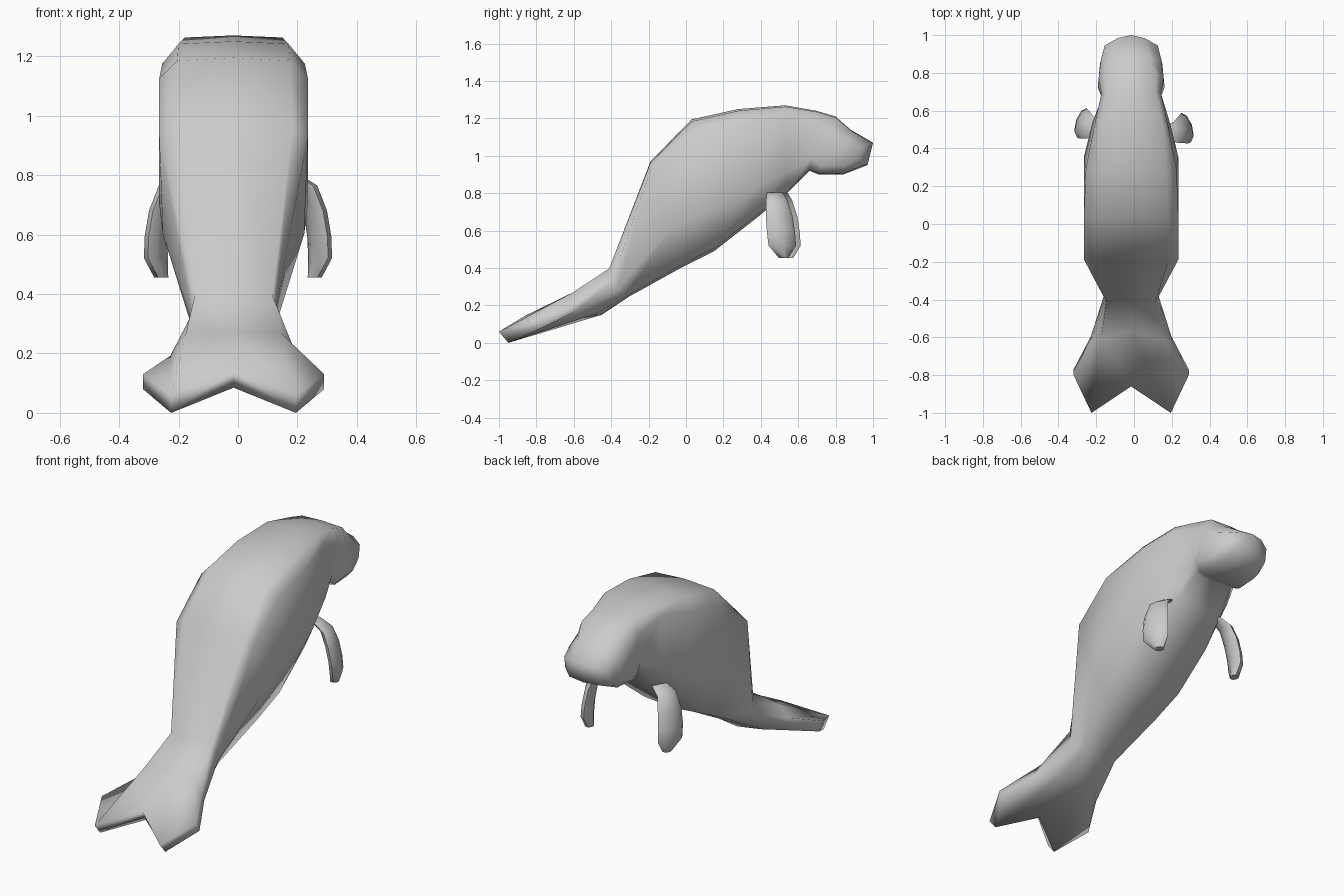
import bpy, bmesh, math

if "Cube" in bpy.data.objects:
    bpy.data.objects.remove(bpy.data.objects["Cube"])

CX = -0.015


def finish(name, rings, angle, strip_caps):
    """Bridge closed rings of points into one smooth-shaded solid."""
    bm = bmesh.new()
    vr = [[bm.verts.new(p) for p in r] for r in rings]
    n = len(vr[0])
    for a, b in zip(vr, vr[1:]):
        for i in range(n):
            j = (i + 1) % n
            bm.faces.new((a[i], a[j], b[j], b[i]))
    for r in (vr[0], vr[-1]):
        if not strip_caps:
            bm.faces.new(r)
            continue
        # half ring is 0..5 (top centre to bottom centre), other half 5..9
        for side in (r[:6], [r[0]] + r[:4:-1]):
            bm.faces.new((side[0], side[1], side[4], side[5]))
            bm.faces.new((side[1], side[2], side[3], side[4]))
    bmesh.ops.recalc_face_normals(bm, faces=bm.faces)
    me = bpy.data.meshes.new(name)
    bm.to_mesh(me)
    bm.free()
    ob = bpy.data.objects.new(name, me)
    bpy.context.collection.objects.link(ob)
    bpy.ops.object.select_all(action='DESELECT')
    ob.select_set(True)
    bpy.context.view_layer.objects.active = ob
    bpy.ops.object.shade_smooth_by_angle(angle=math.radians(angle))
    return ob


def mirror_ring(half):
    """Complete a half ring (top centre ... bottom centre) across x."""
    full = half + [(-x, y, z) for x, y, z in half[-2:0:-1]]
    return [(x + CX, y, z) for x, y, z in full]


def section(yt, zt, yb, zb, wt, wu, wl, wb, fu, fl, bow):
    def mix(f, w, b):
        return (w, yt + (yb - yt) * f + b, zt + (zb - zt) * f)
    return mirror_ring([mix(0, 0, 0), mix(0.015, wt, bow * 0.3), mix(fu, wu, bow),
                        mix(fl, wl, bow), mix(0.98, wb, bow * 0.3), mix(1, 0, 0)])


# Body sections: top y,z; bottom y,z; four half widths; side heights; side sweep
stations = [
    (1.00, 1.07, 0.97, 0.95, .07, .140, .145, .10, .15, .75, -.05),
    (0.88, 1.14, 0.84, 0.90, .10, .160, .165, .13, .25, .80, 0),
    (0.80, 1.21, 0.71, 0.90, .13, .172, .177, .14, .30, .85, 0),
    (0.70, 1.24, 0.66, 0.92, .13, .158, .155, .12, .25, .80, 0),
    (0.53, 1.27, 0.54, 0.80, .165, .193, .205, .15, .10, .75, 0),
    (0.28, 1.25, 0.38, 0.67, .185, .240, .250, .18, .13, .75, 0),
    (0.03, 1.195, 0.15, 0.49, .19, .250, .250, .18, .10, .70, 0),
    (-.19, 0.97, -.02, 0.405, .20, .250, .238, .165, .07, .65, -.01),
    (-.40, 0.40, -.30, 0.25, .13, .140, .140, .11, .45, .75, -.04),
    (-.57, 0.27, -.45, 0.15, .16, .213, .213, .13, .65, .88, -.13),
]
rings = [section(*s) for s in stations]

# Forked tail end
rings.append(mirror_ring([(0, -.86, .145), (.21, -1.0, .06), (.305, -.80, .13),
                          (.305, -.77, .08), (.21, -.95, 0), (0, -.83, .085)]))
finish("body", rings, 100, True)

# Flippers: x, y, z, half width, half thickness
path = [(.175, .475, .805, .045, .025), (.232, .485, .765, .060, .030),
        (.260, .498, .680, .076, .032), (.274, .508, .590, .080, .032),
        (.276, .515, .520, .078, .032), (.258, .522, .455, .028, .025)]


def flipper(name, side, dy, yaw):
    c, s = math.cos(yaw), math.sin(yaw)
    out = []
    for x, y, z, w, t in path:
        ring = []
        for k in range(8):
            a = math.tau * k / 8
            u, v = t * math.cos(a), w * math.sin(a)
            ring.append((side * (x + u * c - v * s), y + dy + u * s + v * c, z))
        out.append(ring)
    finish(name, out, 60, False)


flipper("right_flipper", 1, 0.0, math.radians(20))
flipper("left_flipper", -1, 0.025, math.radians(20))
